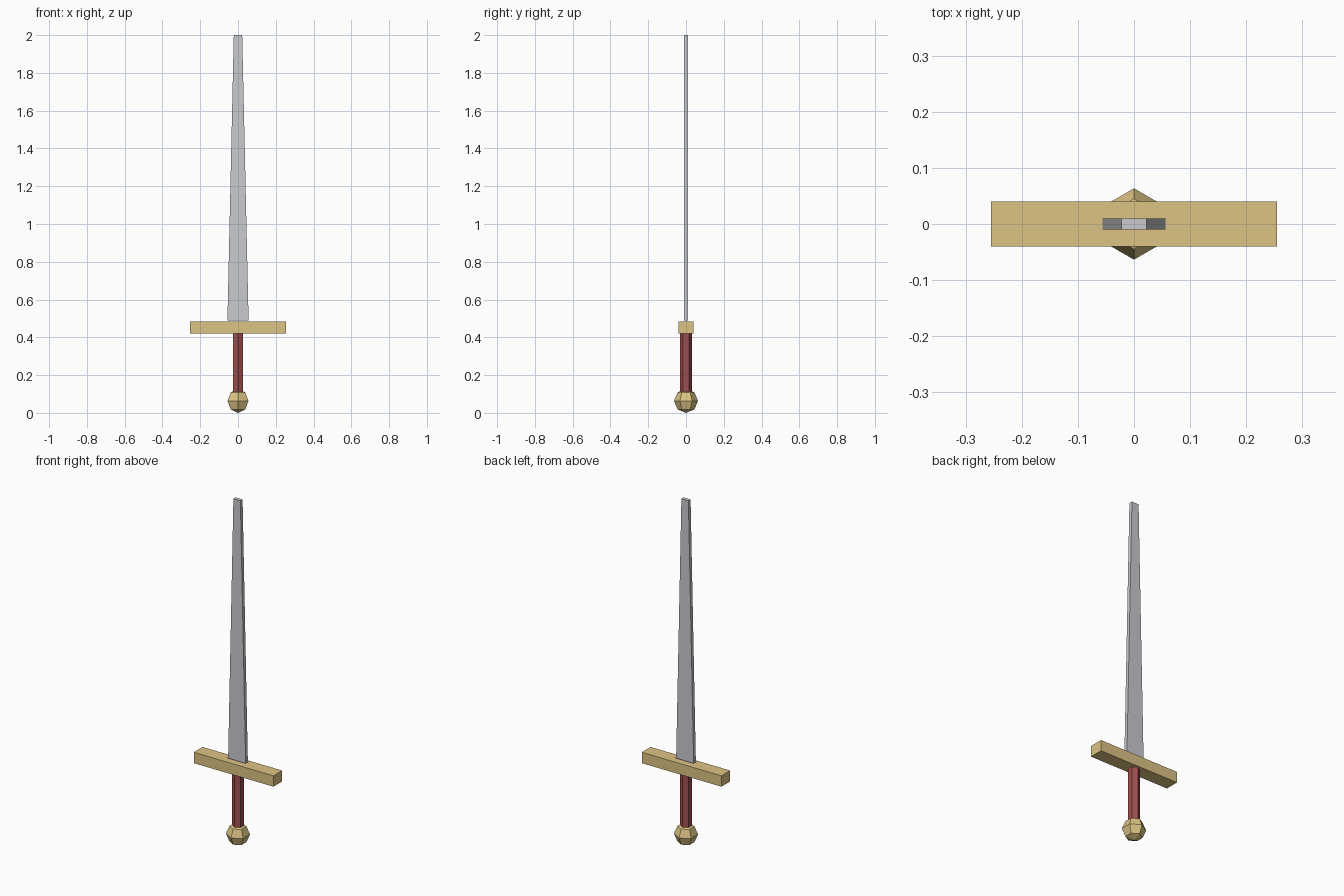
import bpy, bmesh, math

if "Cube" in bpy.data.objects:
    bpy.data.objects.remove(bpy.data.objects["Cube"])


def material(name, color):
    m = bpy.data.materials.new(name)
    m.diffuse_color = color
    return m


def finish(name, bm, mat=None):
    bmesh.ops.recalc_face_normals(bm, faces=bm.faces)
    mesh = bpy.data.meshes.new(name)
    bm.to_mesh(mesh)
    bm.free()
    if mat:
        mesh.materials.append(mat)
    obj = bpy.data.objects.new(name, mesh)
    bpy.context.collection.objects.link(obj)
    return obj


def box(name, hx, hy, z0, z1, mat, top_hx=None):
    """Box by half sizes; top_hx narrows the upper end."""
    bm = bmesh.new()
    bmesh.ops.create_cube(bm, size=2)
    for v in bm.verts:
        top = v.co.z > 0
        v.co.x *= top_hx if top and top_hx is not None else hx
        v.co.y *= hy
        v.co.z = z1 if top else z0
    return finish(name, bm, mat)


def lathe(name, profile, mat, sides=6):
    """Revolve (radius, z) points around z, with corners on +-y."""
    bm = bmesh.new()
    rings = []
    for r, z in profile:
        rings.append([bm.verts.new((r * math.sin(math.tau * i / sides),
                                    r * math.cos(math.tau * i / sides), z))
                      for i in range(sides)])
    for a, b in zip(rings, rings[1:]):
        for i in range(sides):
            j = (i + 1) % sides
            bm.faces.new((a[i], a[j], b[j], b[i]))
    bm.faces.new(rings[0])
    bm.faces.new(rings[-1])
    bmesh.ops.remove_doubles(bm, verts=bm.verts, dist=1e-5)
    return finish(name, bm, mat)


gold = material("gold", (0.5, 0.28, 0.05, 1))
gold.diffuse_color = (0.72, 0.55, 0.23, 1)
leather = material("leather", (0.35, 0.08, 0.08, 1))
steel = material("steel", (0.58, 0.6, 0.63, 1))

# Tapered blade, floating just above the guard
box("blade", 0.056, 0.0102, 0.49, 2.0, steel, top_hx=0.0223)

# Crossguard
box("crossguard", 0.255, 0.04, 0.42, 0.483, gold)

# Six-sided grip
lathe("grip", [(0.0315, 0.09), (0.0315, 0.43)], leather)

# Six-sided, four-ring ball pommel
R = 0.0635
lathe("pommel", [(R * math.sin(math.pi * k / 4), R - R * math.cos(math.pi * k / 4))
                 for k in range(5)], gold)

for m in bpy.data.materials:
    if m.users and not m.is_grease_pencil:
        m.use_nodes = True
        m.node_tree.nodes["Principled BSDF"].inputs["Base Color"].default_value = m.diffuse_color
